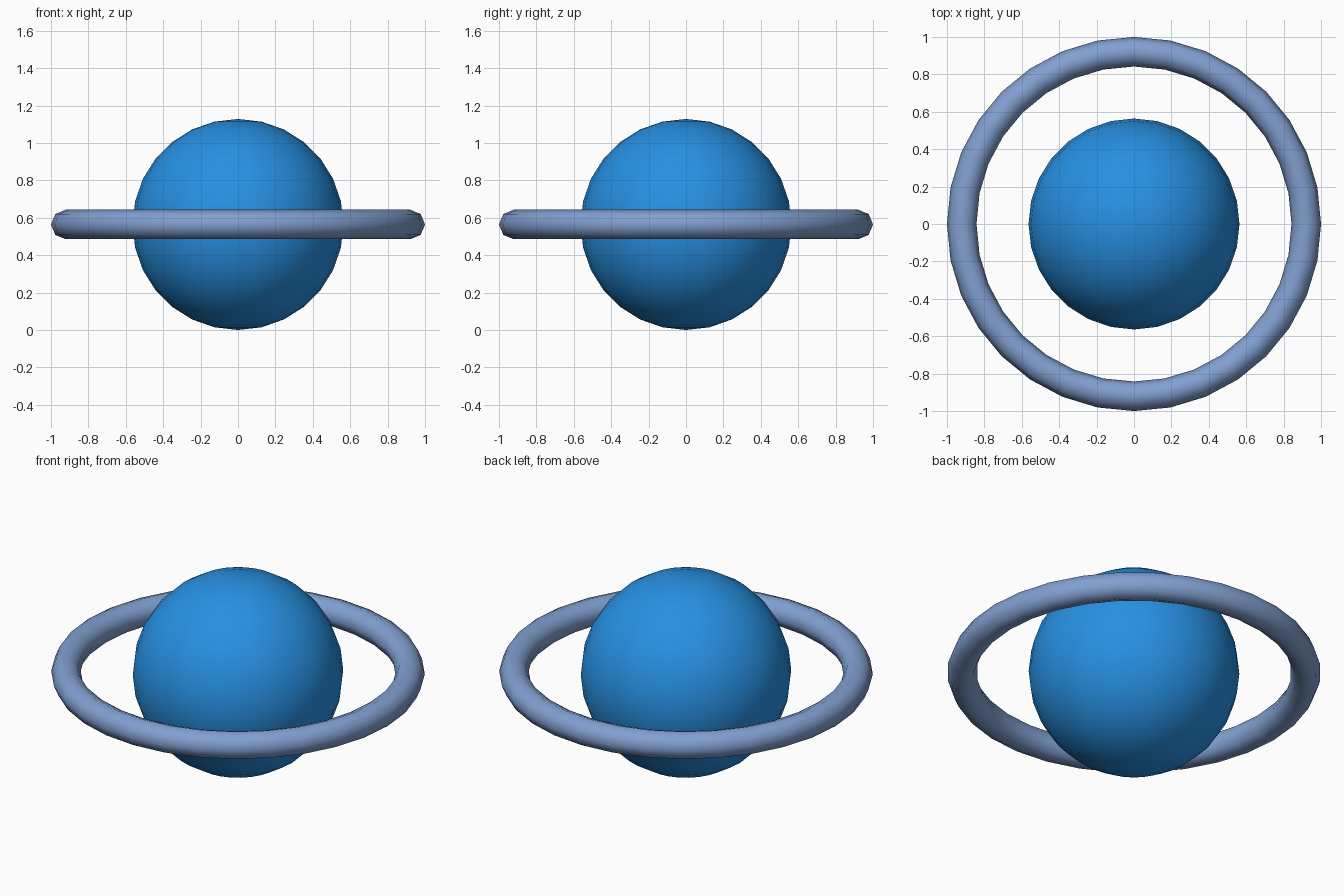
import bpy

if "Cube" in bpy.data.objects:
    bpy.data.objects.remove(bpy.data.objects["Cube"])

R = 0.564      # globe radius, also the height of the centre
TUBE = 0.079   # ring tube radius


def finish(name, color):
    """Name the active object, smooth it and colour it."""
    ob = bpy.context.object
    ob.name = name
    bpy.ops.object.shade_smooth()
    mat = bpy.data.materials.new(name + "_material")
    mat.diffuse_color = color
    mat.use_nodes = True
    mat.node_tree.nodes["Principled BSDF"].inputs["Base Color"].default_value = mat.diffuse_color
    ob.data.materials.append(mat)
    return ob


# central globe
bpy.ops.mesh.primitive_uv_sphere_add(segments=28, ring_count=14, radius=R,
                                     location=(0, 0, R))
finish("globe", (0.02, 0.28, 0.76, 1))

# ring floating around the equator
bpy.ops.mesh.primitive_torus_add(major_segments=32, minor_segments=8,
                                 major_radius=1 - TUBE, minor_radius=TUBE,
                                 location=(0, 0, R))
finish("ring", (0.22, 0.35, 0.63, 1))
